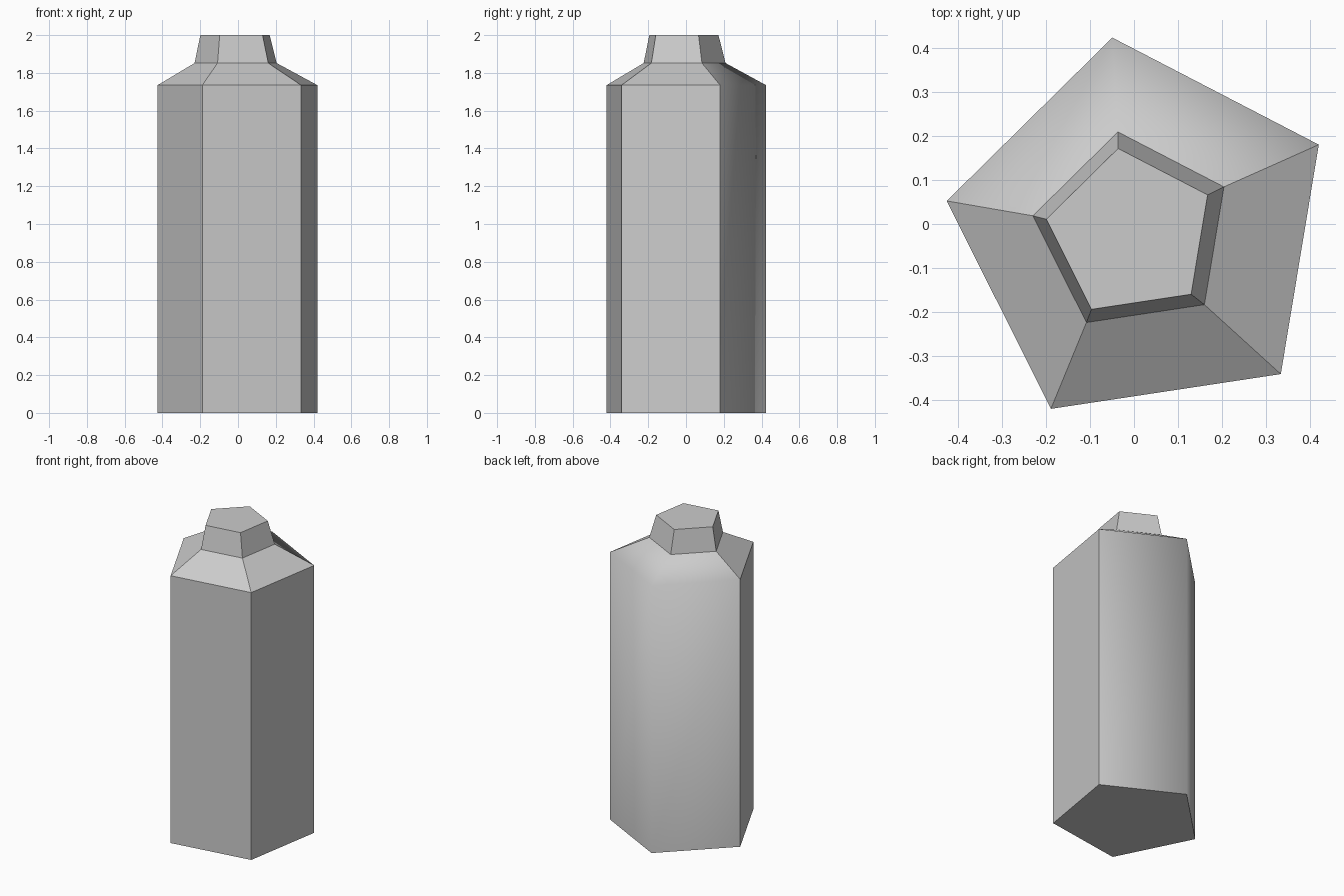
import bpy
import bmesh
from math import cos, sin, radians

SIDES = 5
START = radians(98.6)

cube = bpy.data.objects.get("Cube")
if cube:
    bpy.data.objects.remove(cube, do_unlink=True)

grey = bpy.data.materials.new("plain_grey")
grey.use_nodes = True
colour = (0.6, 0.6, 0.6, 1)
grey.diffuse_color = colour
grey.node_tree.nodes["Principled BSDF"].inputs["Base Color"].default_value = colour


def add_ring(bm, centre_x, centre_y, radius, z):
    """One five-sided ring, starting at the back corner."""
    step = radians(360 / SIDES)
    return [bm.verts.new((centre_x + radius * cos(START + i * step),
                          centre_y + radius * sin(START + i * step), z))
            for i in range(SIDES)]


bm = bmesh.new()

# Base, shoulder edge, neck foot and neck top
base, rim, foot, top = rings = [
    add_ring(bm, 0.018, -0.021, 0.45, 0),
    add_ring(bm, 0.018, -0.021, 0.45, 1.735),
    add_ring(bm, -0.002, -0.019, 0.231, 1.852),
    add_ring(bm, -0.007, -0.021, 0.195, 2),
]

# Walls, sloping shoulder and tapered neck
for lower, upper in zip(rings, rings[1:]):
    for i in range(SIDES):
        j = (i + 1) % SIDES
        bm.faces.new((lower[i], lower[j], upper[j], upper[i]))

# Flat bottom, and a lid fanned around its middle
bm.faces.new(base[::-1])
lid = bm.faces.new(top)
bmesh.ops.poke(bm, faces=[lid])
bmesh.ops.recalc_face_normals(bm, faces=bm.faces)

# Crisp edges everywhere except around the softened back corner
for face in bm.faces:
    face.smooth = True
soft = [{base[0], rim[0]}, {rim[0], foot[0]}, {rim[0], rim[1]}, {rim[0], rim[-1]}]
for edge in bm.edges:
    edge.smooth = set(edge.verts) in soft

mesh = bpy.data.meshes.new("bottle")
bm.to_mesh(mesh)
bm.free()
mesh.materials.append(grey)
bpy.context.collection.objects.link(bpy.data.objects.new("bottle", mesh))
